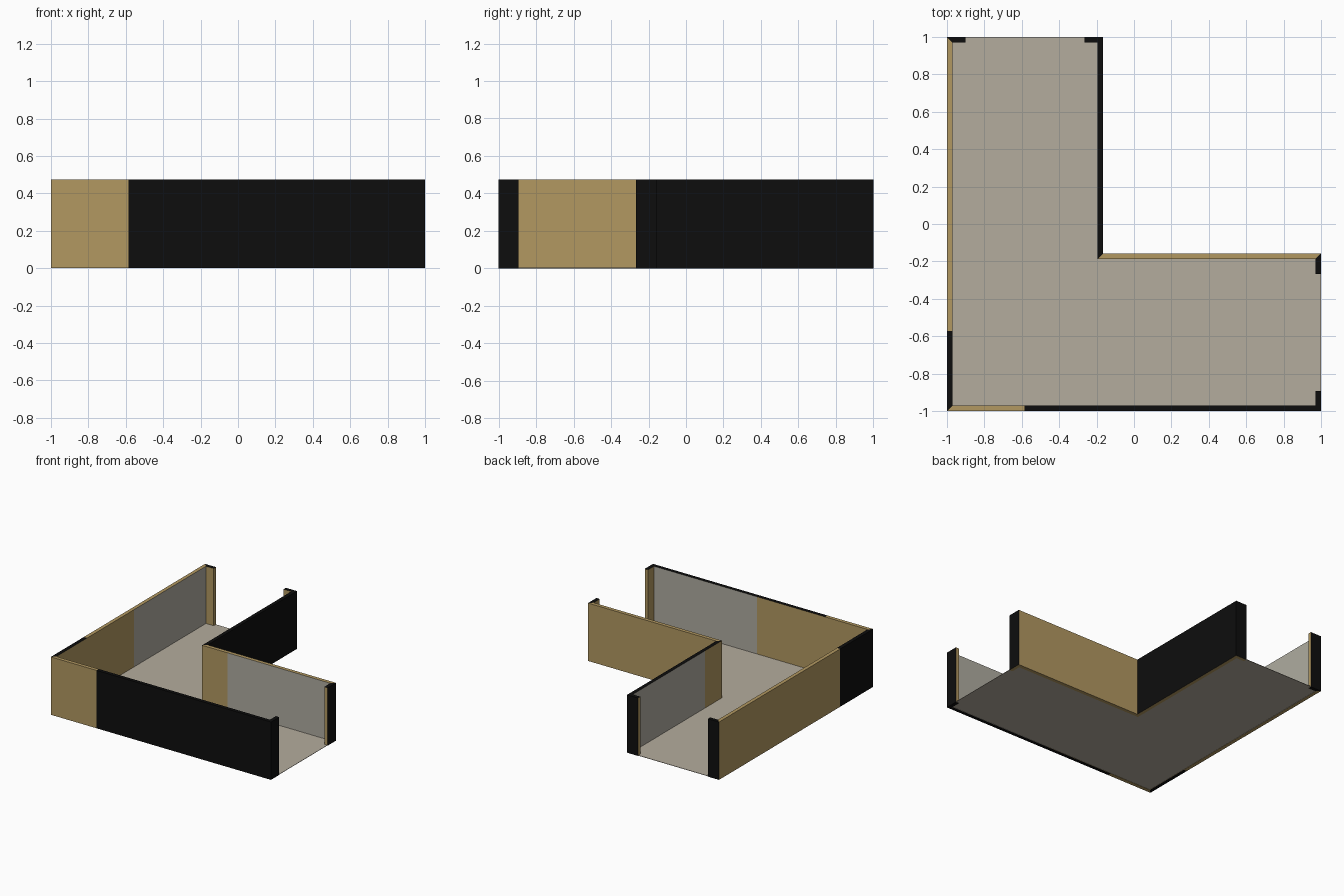
import bpy, bmesh
from mathutils import Vector

if "Cube" in bpy.data.objects:
    bpy.data.objects.remove(bpy.data.objects["Cube"])

HEIGHT = 0.475
INSIDE_SPLIT = 0.035   # inner faces turn from tan to grey past this coordinate


def material(name, rgb):
    m = bpy.data.materials.new(name)
    lin = [((c / 255 + 0.055) / 1.055) ** 2.4 if c > 10 else c / 255 / 12.92 for c in rgb]
    m.diffuse_color = (*lin, 1)
    m.use_nodes = True
    m.node_tree.nodes["Principled BSDF"].inputs["Base Color"].default_value = m.diffuse_color
    return m


TAN, BLACK, GREY = 0, 1, 2
wall_mats = [material("tan", (178, 152, 97)),
             material("black", (13, 13, 13)),
             material("warm_grey", (175, 172, 160))]
floor_mat = material("floor_beige_grey", (180, 172, 157))


def add_object(name, bm, mats):
    me = bpy.data.meshes.new(name)
    bm.to_mesh(me)
    bm.free()
    ob = bpy.data.objects.new(name, me)
    bpy.context.collection.objects.link(ob)
    for m in mats:
        me.materials.append(m)


def wall(name, oa, ob, ia, ib, axis, outer_rule, caps=(), cuts=(), grey=False, bottom=None):
    """Mitred wall from a to b (outer and inner edge); the room lies on its left."""
    bm = bmesh.new()
    low = [bm.verts.new((*p, 0)) for p in (oa, ob, ib, ia)]
    top = [bm.verts.new((*p, HEIGHT)) for p in (oa, ob, ib, ia)]
    kind = bm.faces.layers.int.new("side")

    def face(side, *vs):
        bm.faces.new(vs)[kind] = side

    face(0, low[0], low[1], top[1], top[0])            # outside
    face(1, low[2], low[3], top[3], top[2])            # inside
    face(2, *top)                                      # top
    face(3, *reversed(low))                            # bottom
    if "start" in caps:
        face(4, low[0], top[0], top[3], low[3])
    if "end" in caps:
        face(4, low[1], low[2], top[2], top[1])
    normal = Vector((1, 0, 0)) if axis == 0 else Vector((0, 1, 0))
    for c in cuts:
        bmesh.ops.bisect_plane(bm, geom=bm.verts[:] + bm.edges[:] + bm.faces[:],
                               plane_co=normal * c, plane_no=normal)
    for f in bm.faces:
        pos = f.calc_center_median()[axis]
        if f[kind] == 1:
            f.material_index = GREY if grey and pos > INSIDE_SPLIT else TAN
        elif f[kind] == 4:
            f.material_index = TAN
        elif f[kind] == 3 and bottom is not None:
            f.material_index = bottom
        else:
            f.material_index = outer_rule(pos)
    bm.faces.layers.int.remove(kind)
    add_object(name, bm, wall_mats)


def black(pos):
    return BLACK


def tan(pos):
    return TAN


# Outer run: back return, left wall, front wall, right return
outer = [(-0.90, 1), (-1, 1), (-1, -1), (1, -1), (1, -0.893)]
inner = [(-0.90, 0.97), (-0.97, 0.97), (-0.97, -0.97), (0.97, -0.97), (0.97, -0.893)]
run = [("back_left_return", 0, black, ("start",), (), False),
       ("left_wall", 1, lambda p: BLACK if p < -0.572 else TAN, (), (-0.572, INSIDE_SPLIT), True),
       ("front_wall", 0, lambda p: TAN if p < -0.585 else BLACK, (), (-0.585, INSIDE_SPLIT), True),
       ("front_right_return", 1, black, ("end",), (), False)]
for i, (name, axis, rule, caps, cuts, grey) in enumerate(run):
    wall(name, outer[i], outer[i + 1], inner[i], inner[i + 1], axis, rule, caps, cuts, grey)

# Inner corner run: right return, cross wall, side wall, back return
outer = [(1, -0.266), (1, -0.157), (-0.165, -0.157), (-0.165, 1), (-0.265, 1)]
inner = [(0.97, -0.266), (0.97, -0.187), (-0.195, -0.187), (-0.195, 0.97), (-0.265, 0.97)]
run = [("inner_right_return", 1, black, ("start",), (), False),
       ("inner_cross_wall", 0, tan, (), (INSIDE_SPLIT,), True),
       ("inner_side_wall", 1, black, (), (INSIDE_SPLIT,), True),
       ("inner_back_return", 0, black, ("end",), (), False)]
for i, (name, axis, rule, caps, cuts, grey) in enumerate(run):
    wall(name, outer[i], outer[i + 1], inner[i], inner[i + 1], axis, rule, caps, cuts, grey, TAN)

# L-shaped floor sheet, running to the open ends between the returns
bm = bmesh.new()
outline = [(-0.99, -0.99), (0.999, -0.99), (0.999, -0.17), (-0.18, -0.17), (-0.18, 0.999), (-0.99, 0.999)]
base = bm.faces.new([bm.verts.new((x, y, 0.002)) for x, y in outline])
ext = bmesh.ops.extrude_face_region(bm, geom=[base], use_keep_orig=True)
bmesh.ops.translate(bm, vec=(0, 0, 0.003),
                    verts=[v for v in ext["geom"] if isinstance(v, bmesh.types.BMVert)])
bmesh.ops.recalc_face_normals(bm, faces=bm.faces[:])
add_object("floor", bm, [floor_mat])
